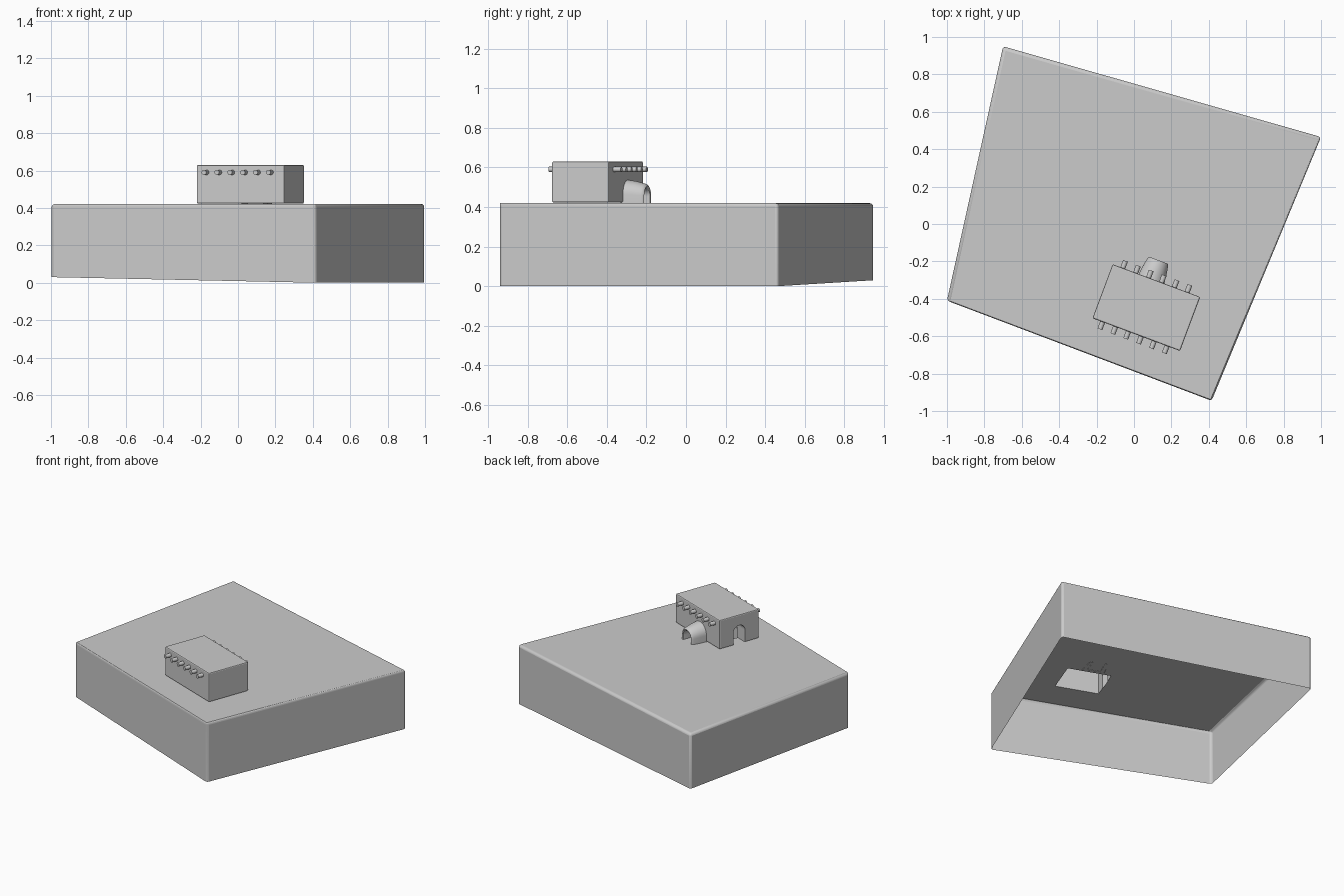
import bpy, bmesh, math
from mathutils import Matrix, Vector

if "Cube" in bpy.data.objects:
    bpy.data.objects.remove(bpy.data.objects["Cube"])

GROUND = 0.42
HOUSE = Matrix.Translation((0.066, -0.447, 0)) @ Matrix.Rotation(math.radians(-20.5), 4, 'Z')


def make(name, bm, matrix=None, smooth=True):
    bmesh.ops.recalc_face_normals(bm, faces=bm.faces)
    me = bpy.data.meshes.new(name)
    bm.to_mesh(me)
    bm.free()
    ob = bpy.data.objects.new(name, me)
    bpy.context.collection.objects.link(ob)
    if matrix:
        ob.matrix_world = matrix
    if smooth:
        bpy.ops.object.select_all(action='DESELECT')
        ob.select_set(True)
        bpy.context.view_layer.objects.active = ob
        bpy.ops.object.shade_smooth_by_angle(angle=math.radians(40))
    return ob


def box(name, lo, hi, matrix):
    bm = bmesh.new()
    bmesh.ops.create_cube(bm, size=1)
    for v in bm.verts:
        v.co = [l + (c + 0.5) * (h - l) for l, h, c in zip(lo, hi, v.co)]
    return make(name, bm, matrix, smooth=False)


def bevel(ob, width, segments):
    m = ob.modifiers.new("bevel", 'BEVEL')
    m.width, m.segments = width, segments
    m.limit_method, m.angle_limit = 'ANGLE', math.radians(40)


def cut(ob, cutter):
    m = ob.modifiers.new("cut", 'BOOLEAN')
    m.operation, m.object, m.solver = 'DIFFERENCE', cutter, 'EXACT'
    cutter.hide_render = True
    cutter.hide_set(True)


def arch(half, height, n=16):
    """Half outline: straight sides with a round head, on z >= 0."""
    side = height - half
    pts = [(half, 0)]
    pts += [(half * math.cos(math.pi * i / n), side + half * math.sin(math.pi * i / n)) for i in range(n + 1)]
    return pts + [(-half, 0)]


# ground slab: open-bottomed skirt, with a hole under the room
bm = bmesh.new()
outer = [(-1.0, -0.41, 0.03), (0.415, -0.945, 0.0), (1.0, 0.465, 0.0), (-0.70, 0.95, 0.03)]
low = [bm.verts.new(p) for p in outer]
top = [bm.verts.new((p[0], p[1], GROUND)) for p in outer]
room = [(-0.16, -0.125), (0.14, -0.125), (0.14, 0.125), (-0.16, 0.125)]
hole = [bm.verts.new(HOUSE @ Vector((u, v, GROUND))) for u, v in room]
for i in range(4):
    j = (i + 1) % 4
    bm.faces.new((low[i], low[j], top[j], top[i]))
    bm.faces.new((top[i], top[j], hole[j], hole[i]))
bevel(make("ground_slab", bm), 0.016, 3)

# house: bevelled block, hollowed, with an arched doorway in the left end
house = box("house", (-0.25, -0.154, GROUND + 0.003), (0.25, 0.154, 0.63), HOUSE)
bevel(house, 0.007, 2)
cut(house, box("room_cutter", (-0.16, -0.125, 0.3), (0.14, 0.125, 0.60), HOUSE))
bm = bmesh.new()
face = bm.faces.new([bm.verts.new((-0.3, y, z + GROUND - 0.01)) for y, z in arch(0.046, 0.145)])
ext = bmesh.ops.extrude_face_region(bm, geom=[face])
bmesh.ops.translate(bm, vec=(0.2, 0, 0), verts=[g for g in ext['geom'] if isinstance(g, bmesh.types.BMVert)])
cut(house, make("door_cutter", bm, HOUSE, smooth=False))

# roof beam ends along the front and back walls
bm = bmesh.new()
for s in (-1, 1):
    for i in range(6):
        m = Matrix.Translation((-0.192 + 0.0735 * i, s * 0.16, 0.59)) @ Matrix.Rotation(math.pi / 2, 4, 'X')
        bmesh.ops.create_cone(bm, cap_ends=True, segments=16, radius1=0.0135, radius2=0.0135, depth=0.07, matrix=m)
make("roof_beams", bm, HOUSE)

# tapered entrance porch on the back wall: outer shell, rounded rim, inner tunnel
bm = bmesh.new()
rings = [(0.14, 0.074, 0.122), (0.20, 0.068, 0.112), (0.245, 0.060, 0.100), (0.256, 0.056, 0.095),
         (0.260, 0.050, 0.088), (0.256, 0.043, 0.080), (0.245, 0.040, 0.075), (0.155, 0.045, 0.085)]
loops = []
for v, half, h in rings:
    loops.append([bm.verts.new((-0.028 + x, v, GROUND - 0.002 + z)) for x, z in arch(half, h)])
for a, b in zip(loops, loops[1:]):
    for i in range(len(a) - 1):
        bm.faces.new((a[i], a[i + 1], b[i + 1], b[i]))
bm.faces.new(loops[-1])
make("entrance_porch", bm, HOUSE)
